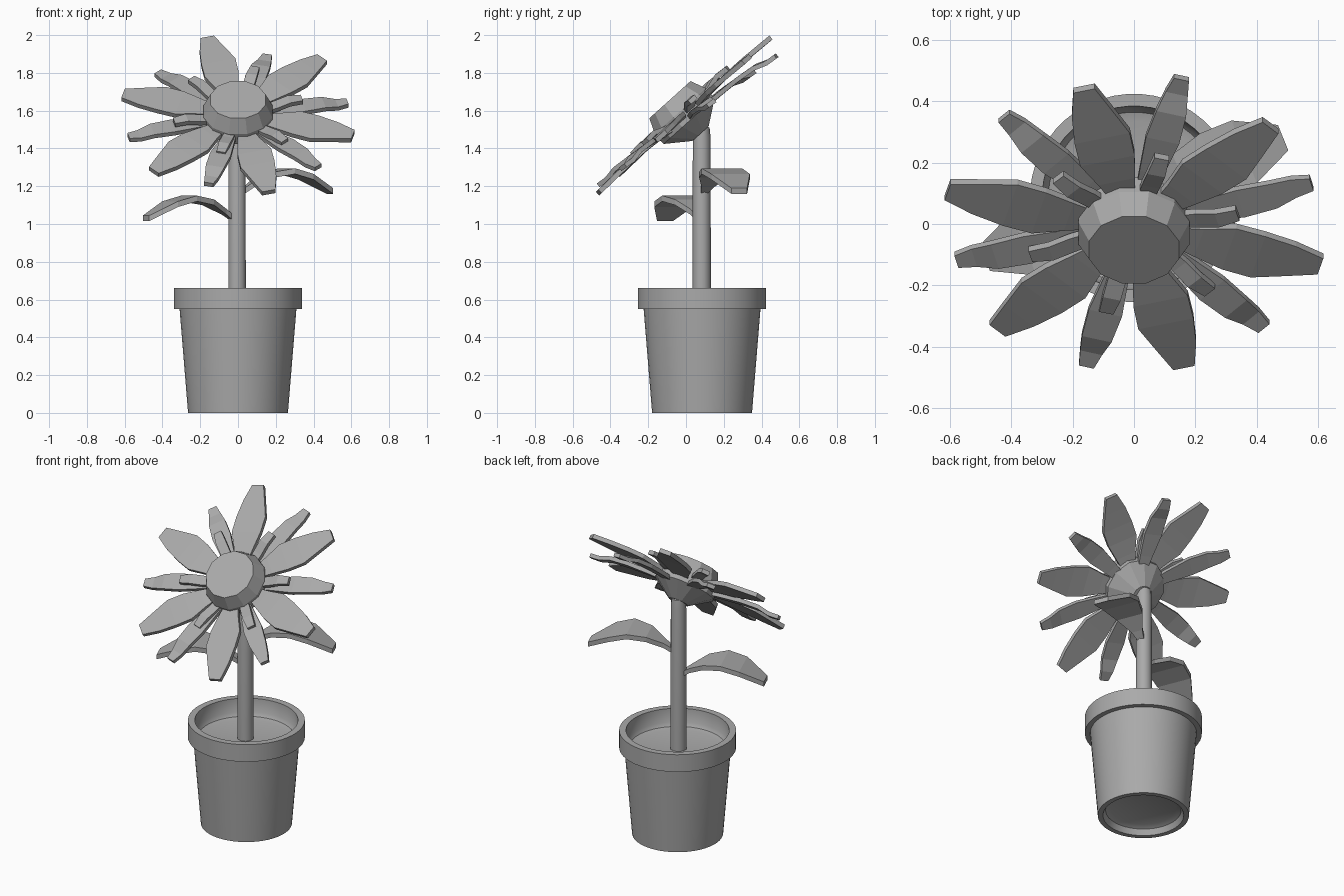
import bpy, bmesh, math
from mathutils import Matrix, Vector

if "Cube" in bpy.data.objects:
    bpy.data.objects.remove(bpy.data.objects["Cube"])

grey = bpy.data.materials.new("plain grey")
grey.diffuse_color = (0.4, 0.4, 0.4, 1)
grey.use_nodes = True
grey.node_tree.nodes["Principled BSDF"].inputs["Base Color"].default_value = grey.diffuse_color


def finish(name, bm, smooth=None):
    bmesh.ops.recalc_face_normals(bm, faces=bm.faces)
    me = bpy.data.meshes.new(name)
    bm.to_mesh(me)
    bm.free()
    me.materials.append(grey)
    ob = bpy.data.objects.new(name, me)
    bpy.context.collection.objects.link(ob)
    if smooth:
        bpy.ops.object.select_all(action='DESELECT')
        ob.select_set(True)
        bpy.context.view_layer.objects.active = ob
        bpy.ops.object.shade_smooth_by_angle(angle=math.radians(smooth))
    return ob


def lathe(name, profile, sides, matrix, smooth=None):
    """Revolve (radius, height) points; a zero radius closes the end."""
    bm = bmesh.new()
    rings = []
    for r, z in profile:
        n = 1 if r == 0 else sides
        rings.append([bm.verts.new(matrix @ Vector((
            r * math.cos(2 * math.pi * (i + .5) / sides),
            r * math.sin(2 * math.pi * (i + .5) / sides), z))) for i in range(n)])
    for a, b in zip(rings, rings[1:]):
        for i in range(sides):
            j = (i + 1) % sides
            loop = [a[i % len(a)], a[j % len(a)], b[j % len(b)], b[i % len(b)]]
            bm.faces.new(list(dict.fromkeys(loop)))
    return finish(name, bm, smooth)


def blade(name, stations, thick, matrix):
    """Thick strip along +x; each station is (x, height, left, right)."""
    bm = bmesh.new()
    rings = []
    for x, z, left, right in stations:
        rings.append([bm.verts.new(matrix @ Vector(p)) for p in (
            (x, left, z), (x, -right, z),
            (x, -right, z - thick), (x, left, z - thick))])
    for a, b in zip(rings, rings[1:]):
        for i in range(4):
            j = (i + 1) % 4
            bm.faces.new((a[i], a[j], b[j], b[i]))
    bm.faces.new(rings[0])
    bm.faces.new(rings[-1])
    return finish(name, bm)


def turn(deg, axis='Z'):
    return Matrix.Rotation(math.radians(deg), 4, axis)


# Pot with overhanging rim, recessed base and sunken soil
POT = Matrix.Translation((0, .085, 0))
lathe("pot", [(0, .05), (.19, .05), (.22, .035), (.235, 0), (.265, 0),
              (.31, .55), (.34, .55), (.34, .66), (.30, .66), (.295, .575),
              (.28, .553), (.25, .545), (0, .545)], 48, POT, 35)

# Stem, running into the back of the flower head
STEM = Matrix.Translation((-.005, .083, 0))
lathe("stem", [(0, .53), (.049, .53), (.047, 1.46), (.042, 1.51), (0, 1.53)],
      10, STEM, 40)

# Two arched leaves on opposite sides of the stem
LEAF = [(.03, 0, .02, .02), (.08, .035, .035, .035), (.17, .085, .085, .085),
        (.28, .105, .115, .115), (.39, .075, .115, .105), (.525, 0, .045, .045)]
for name, angle, z in (("right_leaf", 22, 1.19), ("left_leaf", 202, 1.045)):
    blade(name, LEAF, .03, Matrix.Translation((0, .085, z)) @ turn(angle))

# Flower head: disc with flat front and tapered back
CENTRE = Matrix.Translation((0, -.01, 1.575))
HEAD = CENTRE @ turn(42, 'X')
lathe("flower_centre", [(0, .112), (.152, .112), (.188, .03), (.188, -.04),
                        (.06, -.13), (0, -.13)], 12, HEAD)

# Petals alternate wide and narrow; short florets sit over the narrow ones
WIDE = [(.1, .005, .03, .03), (.22, .015, .062, .062), (.32, .02, .096, .088),
        (.42, .02, .088, .098), (.53, .016, .068, .066), (.63, .012, .036, .036)]
NARROW = [(.1, -.005, .025, .025), (.22, .005, .04, .04), (.36, .012, .056, .056),
          (.47, .01, .05, .05), (.54, -.008, .037, .037), (.6, -.008, .025, .025)]
FLORET = [(.13, .015, .026, .026), (.21, .03, .03, .03),
          (.28, .05, .03, .03), (.35, .045, .024, .024)]
LOW = CENTRE @ turn(36, 'X') @ Matrix.Translation((0, 0, -.012))
for k in range(6):
    blade(f"wide_petal_{k + 1}", WIDE, .026, HEAD @ turn(45 + 60 * k))
    blade(f"narrow_petal_{k + 1}", NARROW, .024, LOW @ turn(75 + 60 * k))
    blade(f"floret_{k + 1}", FLORET, .026, HEAD @ turn(75 + 60 * k))
